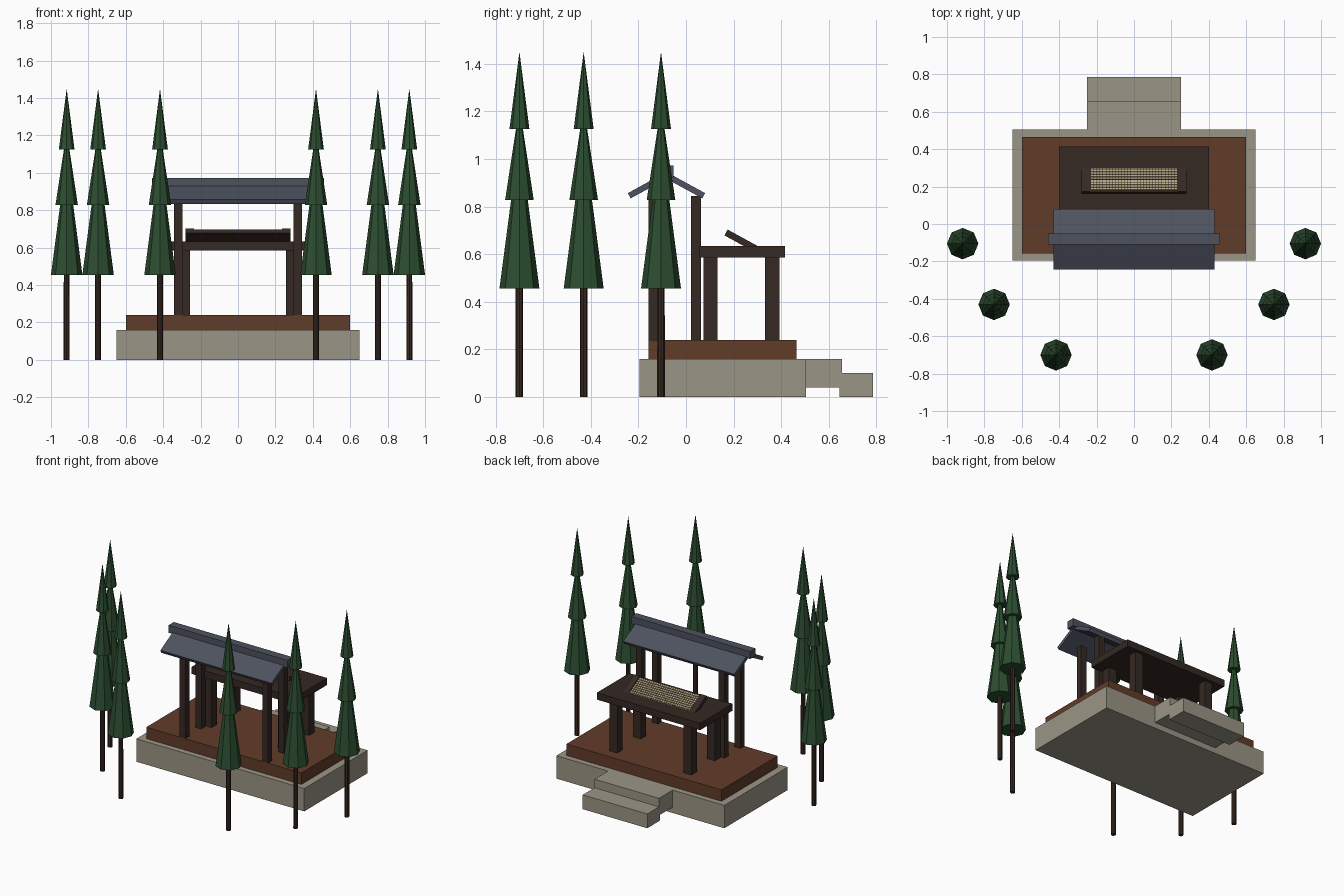
import bpy, bmesh, math
from mathutils import Matrix, Vector

if "Cube" in bpy.data.objects:
    bpy.data.objects.remove(bpy.data.objects["Cube"])


def material(name, rgb):
    m = bpy.data.materials.new(name)
    m.diffuse_color = (*rgb, 1)
    m.use_nodes = True
    m.node_tree.nodes["Principled BSDF"].inputs["Base Color"].default_value = m.diffuse_color
    return m


STONE = material("stone", (0.33, 0.30, 0.24))
DECK = material("red_wood", (0.12, 0.045, 0.022))
WOOD = material("dark_wood", (0.035, 0.022, 0.017))
TILE = material("slate", (0.075, 0.085, 0.115))
LEAF = material("needles", (0.025, 0.075, 0.03))
BARK = material("bark", (0.04, 0.022, 0.015))
REED = material("reed", (0.48, 0.40, 0.24))


def finish(name, bm, mat):
    mesh = bpy.data.meshes.new(name)
    bm.to_mesh(mesh)
    bm.free()
    mesh.materials.append(mat)
    ob = bpy.data.objects.new(name, mesh)
    bpy.context.collection.objects.link(ob)
    return ob


def boxes(name, ranges, mat, frame=Matrix()):
    """Boxes given as (x0, x1, y0, y1, z0, z1) in a local frame."""
    bm = bmesh.new()
    for x0, x1, y0, y1, z0, z1 in ranges:
        centre = Vector((x0 + x1, y0 + y1, z0 + z1)) / 2
        m = frame @ Matrix.Translation(centre) @ Matrix.Diagonal((x1 - x0, y1 - y0, z1 - z0, 1))
        bmesh.ops.create_cube(bm, size=1, matrix=m)
    return finish(name, bm, mat)


def cones(name, parts, mat, x, y):
    """Stacked 8-sided cones given as (r_bottom, r_top, z0, z1)."""
    bm = bmesh.new()
    for r0, r1, z0, z1 in parts:
        bmesh.ops.create_cone(bm, cap_ends=True, segments=8, radius1=r0, radius2=r1,
                              depth=z1 - z0, matrix=Matrix.Translation((x, y, (z0 + z1) / 2)))
    bmesh.ops.remove_doubles(bm, verts=bm.verts, dist=1e-5)
    return finish(name, bm, mat)


def slope(y, z, angle):
    return Matrix.Translation((0, y, z)) @ Matrix.Rotation(angle, 4, 'X')


# Plinth, deck and steps
boxes("plinth", [(-0.65, 0.65, -0.196, 0.505, 0, 0.16)], STONE)
boxes("deck", [(-0.6, 0.6, -0.157, 0.465, 0.16, 0.24)], DECK)
boxes("upper_step", [(-0.25, 0.25, 0.505, 0.655, 0.04, 0.16)], STONE)
boxes("lower_step", [(-0.25, 0.25, 0.645, 0.785, 0, 0.10)], STONE)

# Altar table with four legs
boxes("table_top", [(-0.4, 0.4, 0.057, 0.415, 0.585, 0.633)], WOOD)
for side in (-1, 1):
    for y in (0.103, 0.363):
        x = side * 0.287
        boxes("table_leg", [(x - 0.03, x + 0.03, y - 0.03, y + 0.03, 0.24, 0.59)], WOOD)

# Roof posts
for side in (-1, 1):
    for y in (-0.135, 0.042):
        x = side * 0.32
        boxes("roof_post", [(x - 0.022, x + 0.022, y - 0.022, y + 0.022, 0.24, 0.845)], WOOD)

# Gabled roof: two sloping slabs and a ridge cap
for sign, name in ((1, "back_roof_slab"), (-1, "front_roof_slab")):
    frame = slope(-0.082, 0.945, -sign * 0.5)
    lo, hi = sorted((0, sign * 0.185))
    boxes(name, [(-0.43, 0.43, lo, hi, -0.025, 0)], TILE, frame)
boxes("ridge_cap", [(-0.46, 0.46, -0.11, -0.052, 0.92, 0.973)], TILE)

# Tilted tray: board, side rails and a grid of small reed tiles
tilt = slope(0.175, 0.703, -0.5)
boxes("tray_board", [(-0.28, 0.28, 0, 0.17, -0.028, -0.007)], WOOD, tilt)
boxes("tray_rails", [(s * 0.257 - 0.023, s * 0.257 + 0.023, 0, 0.17, -0.028, 0)
                     for s in (-1, 1)], WOOD, tilt)
rows, cols = 9, 28
dx, dy = 0.465 / cols, 0.142 / rows
boxes("tray_tiles", [(-0.2325 + (i + 0.08) * dx, -0.2325 + (i + 0.92) * dx,
                      0.01 + (j + 0.12) * dy, 0.01 + (j + 0.88) * dy, -0.009, -0.003)
                     for i in range(cols) for j in range(rows)], REED, tilt)

# Ring of conifers
for side in (-1, 1):
    for x, y in ((0.916, -0.105), (0.748, -0.43), (0.417, -0.70)):
        cones("tree_trunk", [(0.016, 0.015, 0, 1.14)], BARK, side * x, y)
        cones("tree_foliage", [(0.084, 0.034, 0.455, 0.835), (0.06, 0.014, 0.828, 1.13),
                               (0.042, 0, 1.125, 1.45)], LEAF, side * x, y)
